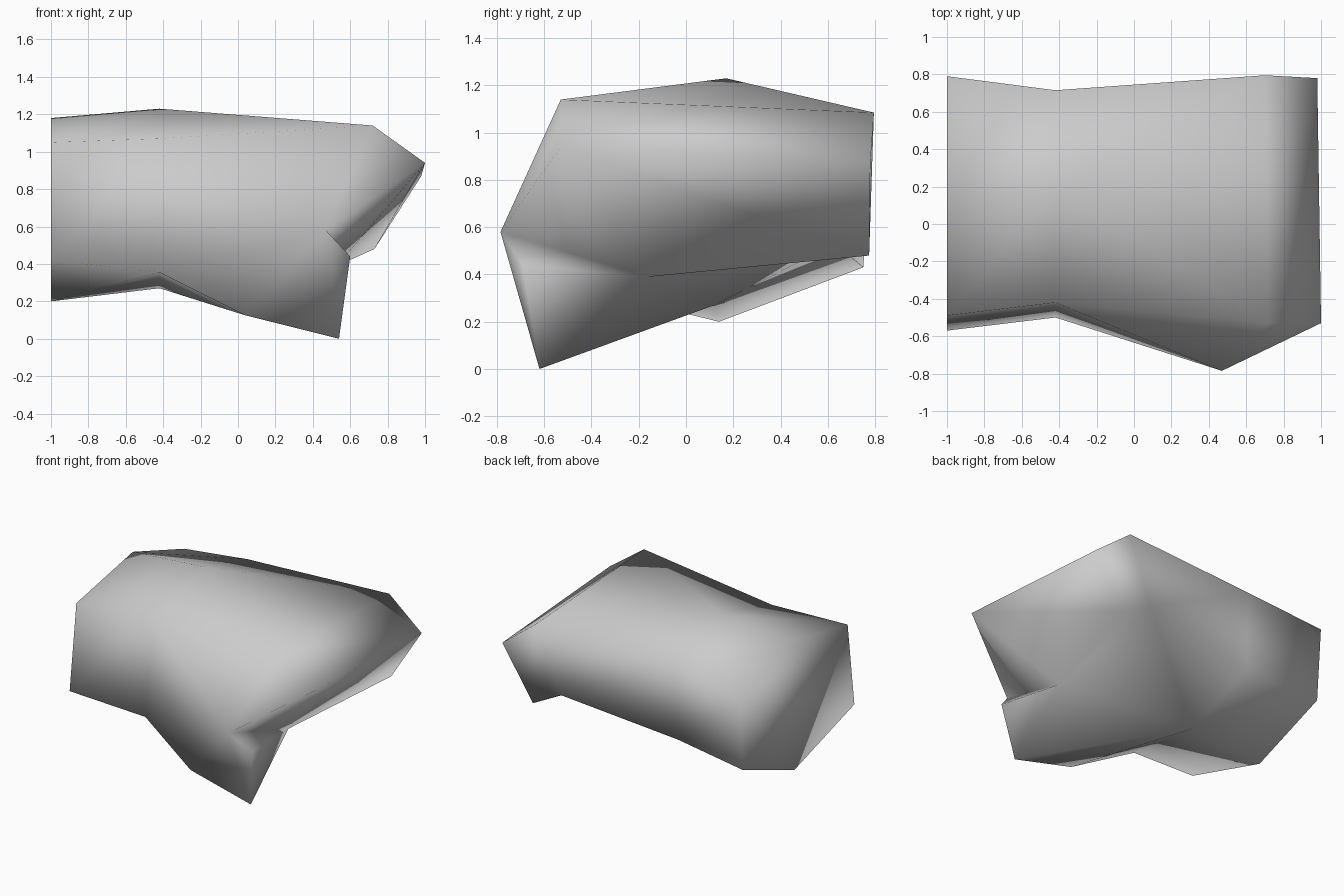
import bpy
import bmesh

# Remove the default object
start_cube = bpy.data.objects.get("Cube")
if start_cube:
    bpy.data.objects.remove(start_cube, do_unlink=True)


def make_material(name, colour):
    material = bpy.data.materials.new(name)
    material.use_nodes = True
    material.diffuse_color = colour
    shader = material.node_tree.nodes["Principled BSDF"]
    shader.inputs["Base Color"].default_value = colour
    return material


grey = make_material("plain grey", (0.6, 0.6, 0.6, 1))
bm = bmesh.new()


def ring(x, profile):
    """Cross-section in the plane at x, starting at the top and running over the back."""
    return [bm.verts.new((x, y, z)) for y, z in profile]


def point(x, y, z):
    return bm.verts.new((x, y, z))


def add_faces(*faces):
    for corners in faces:
        bm.faces.new(corners)


# Six-sided tube with a closed end
end_ring = ring(-1, [(.18, 1.18), (.79, .97), (.75, .43), (.14, .2), (-.57, .42), (-.49, 1.05)])
waist_ring = ring(-.42, [(.17, 1.23), (.715, 1.075), (.69, .48), (.12, .27), (-.5, .355), (-.42, 1.07)])
bm.faces.new(end_ring)
for i in range(len(end_ring)):
    j = (i + 1) % len(end_ring)
    bm.faces.new((end_ring[i], end_ring[j], waist_ring[j], waist_ring[i]))
top, top_back, low_back, bottom, low_front, top_front = waist_ring

# Corners of the blunt far end
brow_front = point(.72, -.53, 1.14)
brow_back = point(.7, .795, 1.085)
tip_front = point(1, -.53, .94)
tip_back = point(.98, .78, .87)
heel_back = point(.73, .775, .48)
notch_back = point(.5, .77, .6)

# Corners of the pointed stub under the front
shoulder = point(.47, -.785, .58)
stub_side = point(.6, -.69, .44)
stub_tip = point(.54, -.62, 0)
stub_root = point(.04, -.62, .125)
armpit = point(.53, -.16, .39)

# Top and front skin
add_faces(
    (top, top_back, brow_back),
    (top, brow_back, brow_front),
    (top, brow_front, top_front),
    (top_front, brow_front, shoulder, low_front),
    (brow_front, tip_front, shoulder),
)

# Far end and back skin
add_faces(
    (brow_front, brow_back, tip_back, tip_front),
    (tip_front, tip_back, heel_back, armpit),
    (tip_front, armpit, shoulder),
    (top_back, brow_back, notch_back, low_back),
    (brow_back, tip_back, heel_back, notch_back),
)

# Stub and underside
add_faces(
    (shoulder, armpit, stub_side),
    (shoulder, stub_side, stub_tip),
    (stub_side, armpit, stub_tip),
    (shoulder, stub_tip, stub_root),
    (low_front, shoulder, stub_root),
    (low_front, stub_root, bottom),
    (stub_root, stub_tip, bottom),
    (stub_tip, armpit, bottom),
    (bottom, armpit, notch_back),
    (bottom, notch_back, low_back),
    (armpit, heel_back, notch_back),
)

# Smooth shading across the whole closed shell
bmesh.ops.recalc_face_normals(bm, faces=bm.faces[:])
for face in bm.faces:
    face.smooth = True
mesh = bpy.data.meshes.new("body_shell")
bm.to_mesh(mesh)
bm.free()
mesh.materials.append(grey)
body = bpy.data.objects.new("body_shell", mesh)
bpy.context.collection.objects.link(body)
